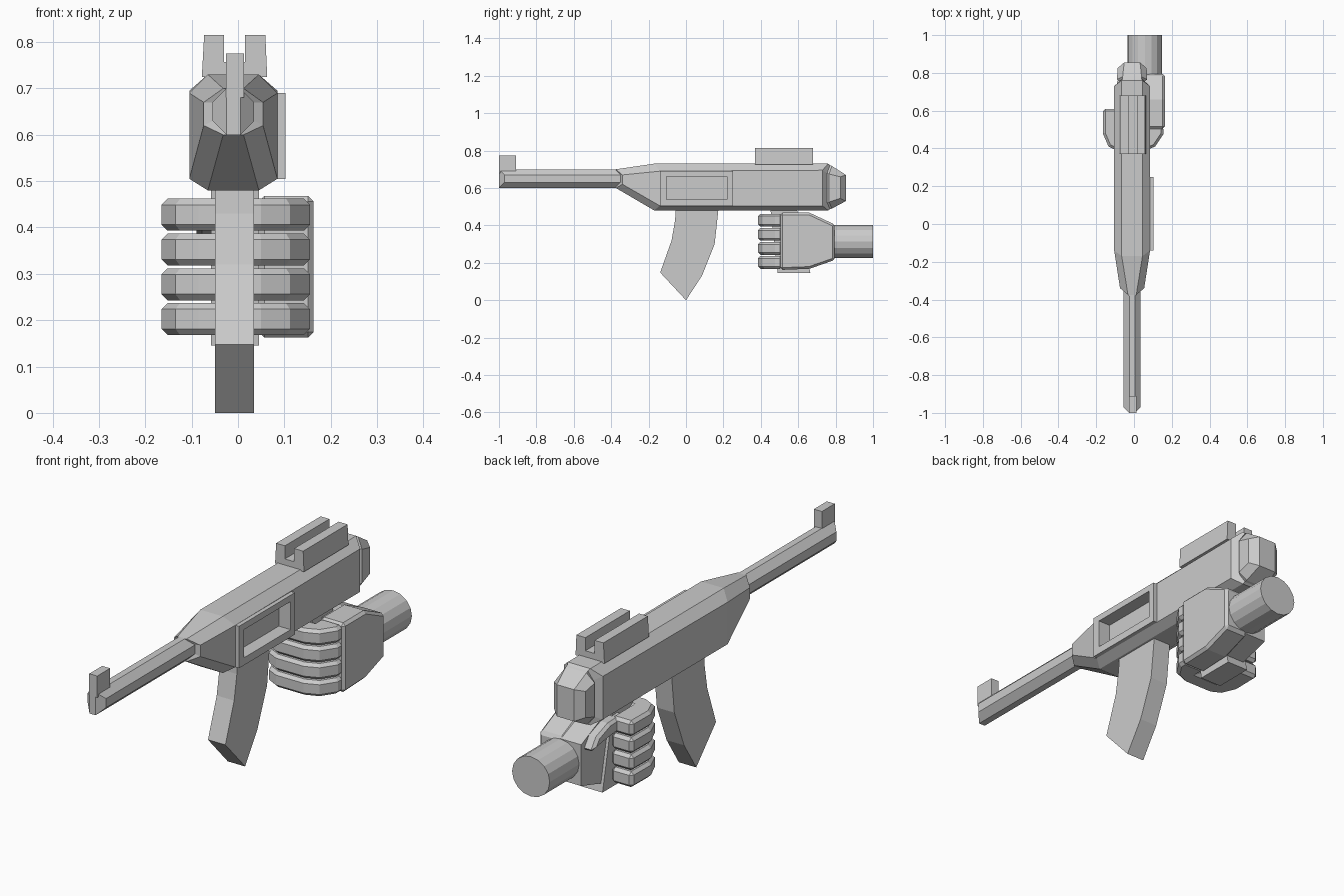
import bpy, bmesh, math
from mathutils import Vector

if "Cube" in bpy.data.objects:
    bpy.data.objects.remove(bpy.data.objects["Cube"])

CX = -0.01  # centre plane of the weapon


def make(name, verts, faces, bevel=0, angle=50):
    bm = bmesh.new()
    vs = [bm.verts.new(v) for v in verts]
    for f in faces:
        bm.faces.new([vs[i] for i in f])
    bmesh.ops.recalc_face_normals(bm, faces=bm.faces)
    me = bpy.data.meshes.new(name)
    bm.to_mesh(me)
    bm.free()
    ob = bpy.data.objects.new(name, me)
    bpy.context.collection.objects.link(ob)
    if bevel:
        m = ob.modifiers.new("bevel", 'BEVEL')
        m.width, m.segments, m.angle_limit = bevel, 1, math.radians(angle)
    return ob


def extrude(name, pts, axis, lo, hi, **kw):
    """Extrude a 2D profile along an axis (remaining axes in x, y, z order)."""
    n = len(pts)
    verts = []
    for h in (lo, hi):
        for p in pts:
            v = list(p)
            v.insert(axis, h)
            verts.append(v)
    faces = [range(n), range(n, 2 * n)]
    faces += [(i, (i + 1) % n, (i + 1) % n + n, i + n) for i in range(n)]
    return make(name, verts, faces, **kw)


def box(name, x, y, z, **kw):
    pts = [(x[0], y[0]), (x[1], y[0]), (x[1], y[1]), (x[0], y[1])]
    return extrude(name, pts, 2, z[0], z[1], **kw)


# Barrel and receiver: eight-sided loft, with inner and outer edges staggered in y
# (inner y, outer y, inner half width, outer half width, z bottom, low, high, top)
sections = [
    (-1.0, -.97, .015, .045, .60, .63, .67, .70),
    (-.38, -.35, .015, .045, .60, .63, .67, .70),
    (-.375, -.34, .022, .064, .60, .62, .67, .70),
    (-.17, -.14, .055, .095, .48, .505, .69, .73),
    (.76, .73, .055, .095, .48, .505, .695, .73),
    (.77, .755, .05, .066, .487, .52, .68, .722),
    (.78, .765, .05, .08, .49, .525, .675, .718),
    (.855, .825, .042, .077, .53, .545, .66, .67),
]
verts, faces = [], []
for yi, yo, hi, ho, zb, zl, zh, zt in sections:
    ring = [(-hi, yi, zt), (hi, yi, zt), (ho, yo, zh), (ho, yo, zl),
            (hi, yi, zb), (-hi, yi, zb), (-ho, yo, zl), (-ho, yo, zh)]
    verts += [(x + CX, y, z) for x, y, z in ring]
for s in range(len(sections) - 1):
    for i in range(8):
        a, b = s * 8 + i, s * 8 + (i + 1) % 8
        faces.append((a, b, b + 8, a + 8))
for o in (0, (len(sections) - 1) * 8):
    for q in ((0, 1, 4, 5), (1, 2, 3, 4), (5, 6, 7, 0)):
        faces.append([o + i for i in q])
receiver = make("receiver_and_barrel", verts, faces)

# Side port: raised frame with a recess cut through frame and receiver
frame = box("port_frame", (.06, .103), (-.14, .25), (.505, .69))
cutter = box("port_cutter", (.045, .2), (-.105, .22), (.538, .662))
cutter.hide_render = True
cutter.hide_viewport = False
cutter.display_type = 'WIRE'
for ob in (receiver, frame):
    m = ob.modifiers.new("recess", 'BOOLEAN')
    m.operation, m.object, m.solver = 'DIFFERENCE', cutter, 'EXACT'

# Sights
box("front_sight", (-.026, .013), (-1.0, -.91), (.68, .775))
extrude("rear_sight", [(-.078, .725), (.063, .725), (.059, .815), (.015, .815), (.015, .757),
                       (-.03, .757), (-.03, .815), (-.073, .815)], 1, .37, .68)

# Curved magazine
extrude("magazine", [(-.055, .50), (-.058, .43), (-.077, .32), (-.138, .148), (0, 0),
                     (.085, .13), (.153, .30), (.175, .50)], 0, -.05, .035)

# Pistol grip
extrude("grip", [(.45, .50), (.59, .50), (.665, .145), (.49, .145)], 0, -.058, .045)

# Four curled fingers
finger = [(.155, .515), (.155, .475), (.112, .41), (.05, .385), (-.085, .385), (-.135, .41),
          (-.165, .48), (-.163, .61), (-.06, .61), (-.06, .47), (.045, .47), (.045, .515)]
for i, (lo, hi) in enumerate([(.168, .237), (.243, .312), (.318, .387), (.393, .462)]):
    extrude(f"finger_{i + 1}", finger, 2, lo, hi, bevel=.013, angle=75)

# Palm, heel of the hand and thumb
extrude("palm", [(.505, .162), (.66, .168), (.795, .215), (.795, .405), (.66, .468), (.505, .468)],
        0, .045, .163, bevel=.012, angle=60)
extrude("palm_heel", [(.60, .18), (.66, .18), (.795, .22), (.795, .402), (.66, .462), (.52, .462),
                      (.54, .40)], 0, -.045, .06)
extrude("thumb", [(.56, .40), (.70, .385), (.78, .37), (.74, .425), (.66, .455), (.55, .46)],
        0, -.09, -.03, bevel=.012, angle=60)

# Forearm
arm = [(.057 + .092 * math.cos(a), .313 + .088 * math.sin(a))
       for a in (math.tau * k / 16 for k in range(16))]
extrude("forearm", arm, 1, .76, 1.0)
